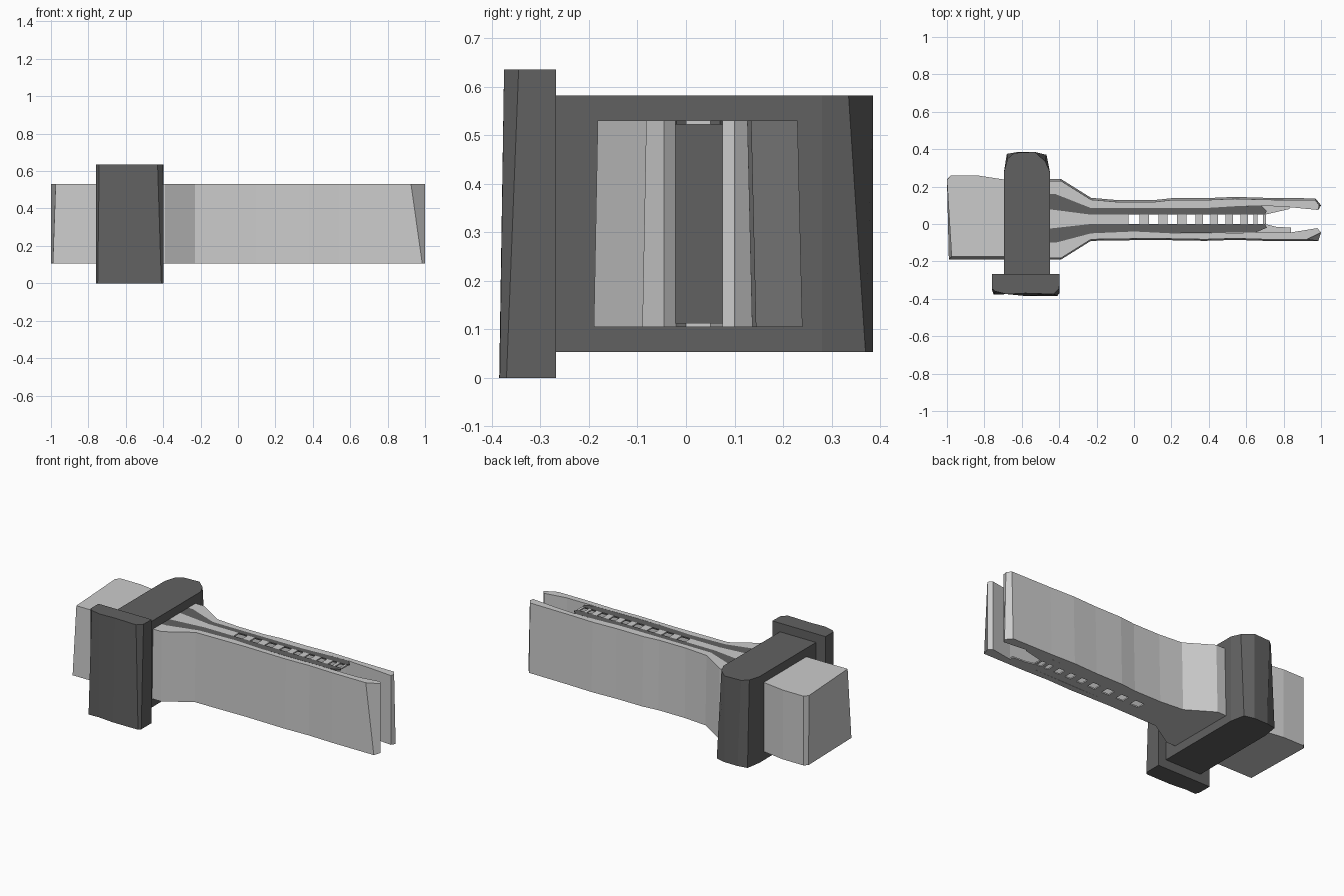
import bpy, bmesh

dark = bpy.data.materials.new("dark_grey")
dark.diffuse_color = (0.12, 0.12, 0.12, 1)
Z0, Z1, T = 0.105, 0.53, 0.008


def loft(bm, low, z0, z1, high=None):
    """Close a prism between a low outline and an optional different high outline."""
    high = high or low
    a = [bm.verts.new((x, y, z0)) for x, y in low]
    b = [bm.verts.new((x, y, z1)) for x, y in high]
    n = len(a)
    bm.faces.new(a[::-1])
    bm.faces.new(b)
    for i in range(n):
        j = (i + 1) % n
        bm.faces.new((a[i], a[j], b[j], b[i]))


def part(name, pieces, mat=None):
    bm = bmesh.new()
    for p in pieces:
        loft(bm, *p)
    bmesh.ops.recalc_face_normals(bm, faces=bm.faces)
    me = bpy.data.meshes.new(name)
    bm.to_mesh(me)
    bm.free()
    ob = bpy.data.objects.new(name, me)
    bpy.context.collection.objects.link(ob)
    if mat:
        me.materials.append(mat)
    return ob


def rect(x0, x1, y0, y1):
    return [(x0, y0), (x1, y0), (x1, y1), (x0, y1)]


# Solid rear block, top outline slightly smaller at the end
block_low = [(-1, -0.19), (-0.6, -0.19), (-0.6, 0.23), (-0.71, 0.24), (-0.84, 0.26), (-0.98, 0.26), (-1, 0.24)]
block_high = [(-0.975, -0.175), (-0.6, -0.175), (-0.6, 0.23), (-0.71, 0.24), (-0.84, 0.26), (-0.98, 0.26), (-1, 0.235)]
block_low[0] = (-0.99, -0.19)
part("rear_block", [(block_low, Z0, Z1, block_high)])

# Two long jaws with flared roots
up_out = [(-0.5, 0.24), (-0.39, 0.24), (-0.23, 0.14), (-0.08, 0.127), (0.1, 0.127), (0.2, 0.138),
          (0.38, 0.138), (0.54, 0.145), (0.7, 0.14), (0.97, 0.137)]
up_in = [(0.985, 0.075), (0.83, 0.09), (0.66, 0.1), (0.54, 0.095), (0.38, 0.085), (-0.23, 0.085), (-0.42, 0.16), (-0.5, 0.16)]
part("back_jaw", [(up_out + [(1.0, 0.1)] + up_in, Z0, Z1,
                   [(x, y - 0.01) for x, y in up_out] + [(0.99, 0.1)] + up_in)])

lo_out = [(-0.5, -0.19), (-0.39, -0.19), (-0.23, -0.09), (0.1, -0.085), (0.38, -0.09), (0.54, -0.085), (0.7, -0.09)]
lo_in = [(0.84, -0.045), (0.7, -0.045), (0.38, -0.05), (0.2, -0.05), (0.0, -0.04), (-0.23, -0.05), (-0.42, -0.1), (-0.5, -0.1)]
part("front_jaw", [(lo_out + [(0.985, -0.09), (1.0, -0.045), (0.98, -0.022)] + lo_in, Z0, Z1,
                    [(x, y + 0.008) for x, y in lo_out] + [(0.925, -0.082), (1.0, -0.045), (0.98, -0.022)] + lo_in)])

# Thin webs closing the channel above and below: side strips, wedge, rungs
upper_strip = [(-0.5, 0.16), (-0.42, 0.16), (-0.23, 0.085), (0.38, 0.085), (0.54, 0.095), (0.68, 0.1),
               (0.71, 0.07), (0.7, 0.05), (-0.23, 0.05), (-0.5, 0.085)]
lower_strip = [(-0.5, -0.1), (-0.42, -0.1), (-0.23, -0.05), (0.0, -0.04), (0.2, -0.05), (0.65, -0.045),
               (0.71, -0.02), (0.7, 0), (-0.23, 0), (-0.5, -0.03)]
wedge = [(-0.5, -0.03), (-0.23, 0), (-0.03, 0), (-0.03, 0.05), (-0.23, 0.05), (-0.5, 0.085)]
holes = [(-0.03, 0.03), (0.08, 0.13), (0.18, 0.23), (0.28, 0.33), (0.37, 0.41),
         (0.45, 0.49), (0.53, 0.57), (0.61, 0.64), (0.66, 0.69)]
rungs = [rect(a[1], b[0], 0, 0.05) for a, b in zip(holes, holes[1:])] + [rect(0.69, 0.705, 0, 0.05)]
# Small lips at the mouth of the channel
lips = [[(0.7, 0.05), (0.83, 0.08), (0.84, 0.1), (0.66, 0.1)],
        [(0.7, 0.0), (0.76, -0.015), (0.84, -0.02), (0.84, -0.05), (0.65, -0.05)]]
for name, z, mat in (("top", Z1 - T, dark), ("bottom", Z0, None)):
    part(name + "_strips", [(s, z, z + T) for s in (upper_strip, lower_strip)], mat)
    part(name + "_rungs", [(s, z, z + T) for s in [wedge] + rungs])
part("mouth_lips", [(s, Z0, Z0 + T) for s in lips])

# Dark clamp around the body, with rounded back end
clamp_low = [(-0.695, -0.28), (-0.45, -0.28), (-0.45, 0.28), (-0.468, 0.37), (-0.53, 0.385), (-0.62, 0.385), (-0.68, 0.375), (-0.695, 0.28)]
clamp_high = [(-0.695, -0.28), (-0.45, -0.28), (-0.45, 0.28), (-0.475, 0.335), (-0.53, 0.385), (-0.64, 0.38), (-0.675, 0.35), (-0.695, 0.28)]
part("clamp_body", [(clamp_low, 0.053, 0.582, clamp_high)], dark)
head_low = [(-0.75, -0.378), (-0.68, -0.375), (-0.58, -0.385), (-0.41, -0.384), (-0.398, -0.37), (-0.398, -0.268), (-0.76, -0.268), (-0.76, -0.35)]
head_high = [(-0.742, -0.36), (-0.68, -0.375), (-0.58, -0.37), (-0.43, -0.375), (-0.4, -0.345), (-0.398, -0.268), (-0.76, -0.268), (-0.76, -0.345)]
part("clamp_head", [(head_low, 0, 0.635, head_high)], dark)
